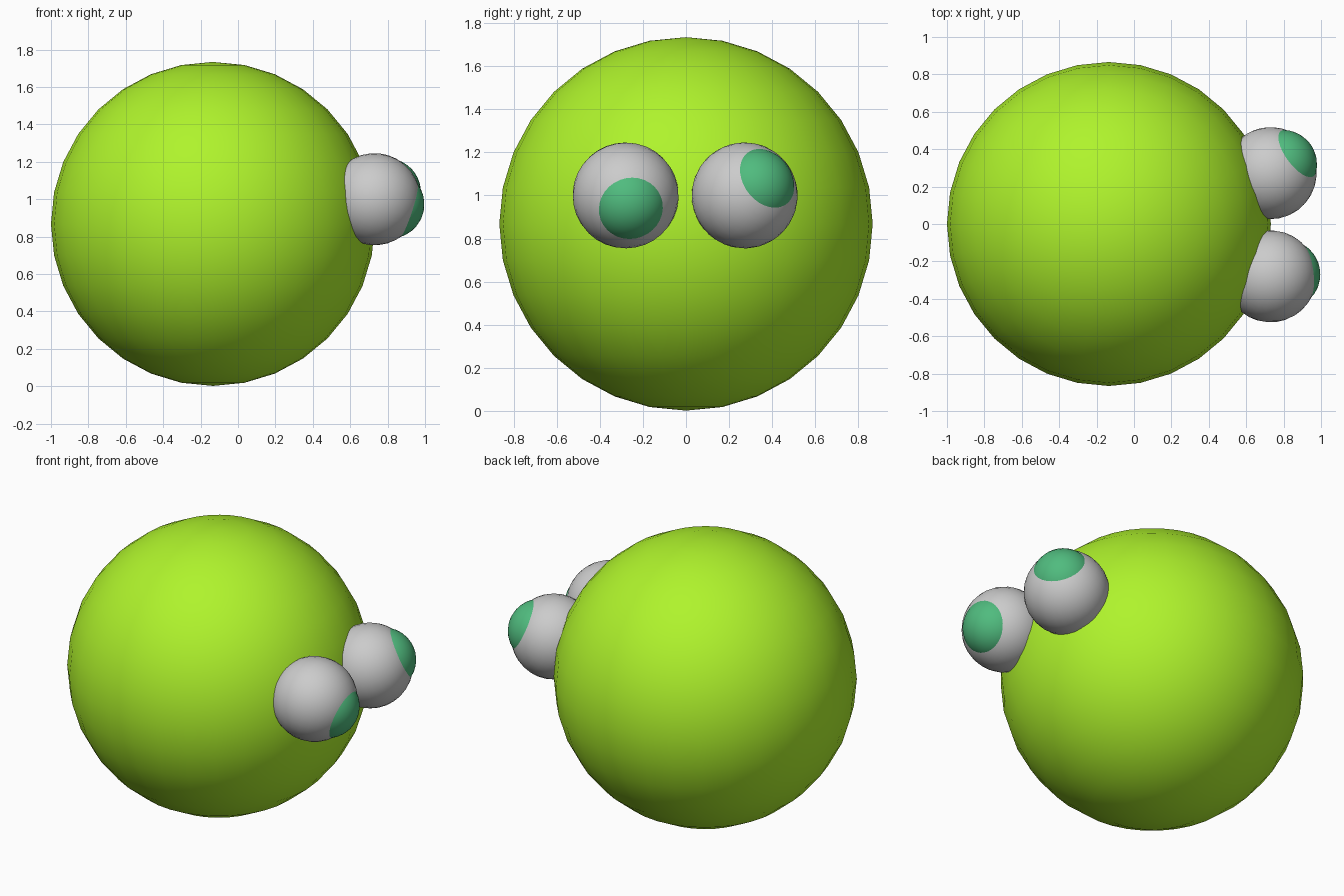
import bpy
from mathutils import Vector

if "Cube" in bpy.data.objects:
    bpy.data.objects.remove(bpy.data.objects["Cube"])


def material(name, color):
    m = bpy.data.materials.new(name)
    m.diffuse_color = (*color, 1)
    m.use_nodes = True
    m.node_tree.nodes["Principled BSDF"].inputs["Base Color"].default_value = m.diffuse_color
    return m


def ball(name, center, radius, mat=None, axis=(0, 0, 1)):
    bpy.ops.mesh.primitive_uv_sphere_add(segments=32, ring_count=16, radius=radius, location=center)
    ob = bpy.context.object
    ob.name = name
    ob.rotation_euler = Vector(axis).to_track_quat('Z', 'Y').to_euler()
    bpy.ops.object.shade_smooth()
    if mat:
        ob.data.materials.append(mat)
    return ob


lime = material("lime", (0.43, 0.9, 0.025))
green = material("green", (0.08, 0.5, 0.21))

# Round body
ball("body", (-0.134, 0, 0.868), 0.866, lime)

# Eyes on the +x side, each with a bulging iris pointing its own way
eyes = [
    ("near", Vector((0.73, -0.28, 1.0)), Vector((0.943, 0.125, -0.308))),
    ("far", Vector((0.73, 0.272, 1.0)), Vector((0.736, 0.538, 0.41))),
]
for side, center, look in eyes:
    look.normalize()
    ball(side + "_eye", center, 0.246, axis=look)
    ball(side + "_iris", center + look * 0.086, 0.185, green, look)
